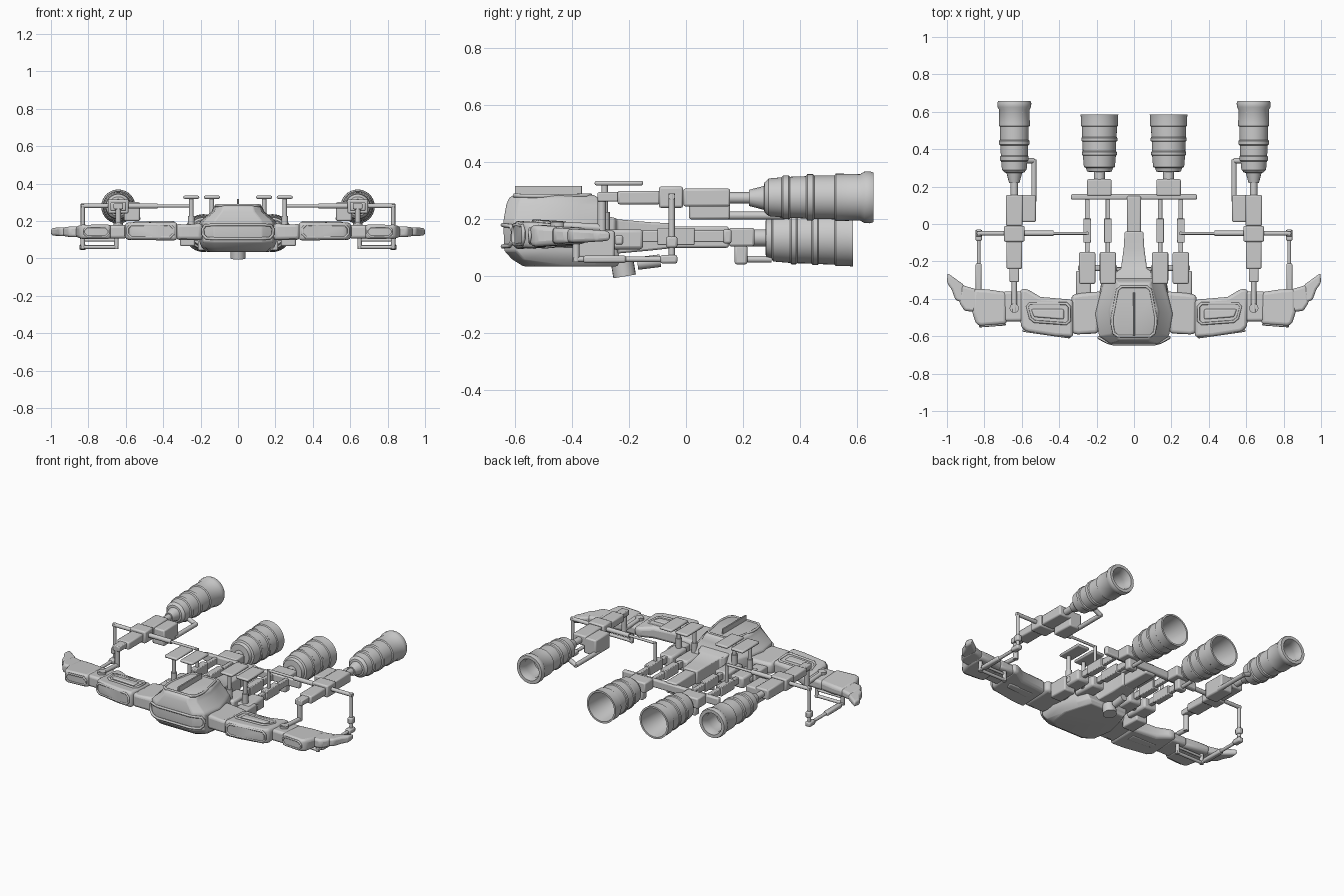
import bpy, bmesh, math
from mathutils import Vector


def finish(bm, name, mirror=False, bevel=0.0, seg=2):
    bmesh.ops.recalc_face_normals(bm, faces=bm.faces)
    me = bpy.data.meshes.new(name)
    bm.to_mesh(me)
    bm.free()
    for p in me.polygons:
        p.use_smooth = True
    me.set_sharp_from_angle(angle=math.radians(35))
    ob = bpy.data.objects.new(name, me)
    bpy.context.collection.objects.link(ob)
    if bevel:
        m = ob.modifiers.new("bevel", "BEVEL")
        m.width, m.segments, m.limit_method = bevel, seg, "ANGLE"
        m.angle_limit = math.radians(30)
    if mirror:
        ob.modifiers.new("mirror", "MIRROR").use_mirror_merge = False
    return ob


def loft(name, rings, mirror=False, bevel=0.0, seg=2):
    bm = bmesh.new()
    vs = [[bm.verts.new(p) for p in r] for r in rings]
    n = len(vs[0])
    for a, b in zip(vs, vs[1:]):
        for i in range(n):
            bm.faces.new((a[i], a[(i + 1) % n], b[(i + 1) % n], b[i]))
    bm.faces.new(vs[0][::-1])
    bm.faces.new(vs[-1])
    return finish(bm, name, mirror, bevel, seg)


def box(name, x0, x1, y0, y1, z0, z1, mirror=True, bevel=0.008):
    ring = lambda z: [(x0, y0, z), (x1, y0, z), (x1, y1, z), (x0, y1, z)]
    return loft(name, [ring(z0), ring(z1)], mirror, bevel)


def slab(name, pts, zc, bevel):
    # plan points carry (x, y, half thickness)
    return loft(name, [[(x, y, zc - h) for x, y, h in pts],
                       [(x, y, zc + h) for x, y, h in pts]], True, bevel, 3)


def rod(name, p, q, r, mirror=True, n=12, r2=None):
    p, q = Vector(p), Vector(q)
    rot = (q - p).to_track_quat("Z", "Y")
    ring = lambda c, s: [c + rot @ Vector((s * math.cos(2 * math.pi * i / n),
                                           s * math.sin(2 * math.pi * i / n), 0)) for i in range(n)]
    return loft(name, [ring(p, r), ring(q, r2 or r)], mirror)


def lathe(name, prof, cx, cz, n=40):
    bm = bmesh.new()
    rings = [[bm.verts.new((cx + r * math.cos(2 * math.pi * i / n), y,
                            cz + r * math.sin(2 * math.pi * i / n))) for i in range(n)] for y, r in prof]
    for a, b in zip(rings, rings[1:]):
        for i in range(n):
            bm.faces.new((a[i], a[(i + 1) % n], b[(i + 1) % n], b[i]))
    bm.faces.new(rings[0])
    bm.faces.new(rings[-1])
    return finish(bm, name, True)


def trim(name, pts, r=0.006, mirror=True):
    # raised panel outline swept along a closed path
    cu = bpy.data.curves.new(name, "CURVE")
    cu.dimensions, cu.bevel_depth, cu.bevel_resolution = "3D", r, 1
    sp = cu.splines.new("POLY")
    c = [Vector(p) for p in pts]
    path = []
    for i, p in enumerate(c):
        a, b = c[i - 1], c[(i + 1) % len(c)]
        path += [p.lerp(a, min(.4, .018 / (a - p).length)), p.lerp(b, min(.4, .018 / (b - p).length))]
    sp.points.add(len(path) - 1)
    for s, p in zip(sp.points, path):
        s.co = (*p, 1)
    sp.use_cyclic_u = True
    ob = bpy.data.objects.new(name, cu)
    bpy.context.collection.objects.link(ob)
    if mirror:
        ob.modifiers.new("mirror", "MIRROR").use_mirror_merge = False


# Central hull
def hull_ring(z, w, yf, yb):
    half = [(.62 * w, yf), (.9 * w, yf + .04), (w, yf + .16), (.85 * w, yb - .08), (.7 * w, yb)]
    return [(x, y, z) for x, y in half] + [(-x, y, z) for x, y in half[::-1]]


loft("hull", [hull_ring(*s) for s in [(.035, .17, -.57, -.24), (.06, .195, -.61, -.23),
     (.09, .207, -.637, -.24), (.19, .207, -.64, -.28), (.205, .195, -.638, -.29),
     (.25, .14, -.63, -.30), (.275, .13, -.62, -.31), (.285, .115, -.605, -.32)]], False, .006)
trim("hull_top_trim", [(.105, -.6, .283), (.12, -.52, .281), (.085, -.335, .283),
                       (-.085, -.335, .283), (-.12, -.52, .281), (-.105, -.6, .283)], .008, False)
trim("hull_front_trim", [(.185, -.61, .108), (.125, -.642, .105), (-.125, -.642, .105), (-.185, -.61, .108),
                         (-.19, -.605, .175), (-.125, -.642, .18), (.125, -.642, .18), (.19, -.605, .175)], .008, False)
box("hull_fin", -.005, .005, -.6, -.365, .28, .317, False, .002)

# Tapered tail neck behind the hull
sec = lambda y, w, a, b: [(-w, y, a), (w, y, a), (w, y, b), (-w, y, b)]
loft("tail_neck", [sec(-.32, .10, .06, .22), sec(-.25, .095, .07, .205), sec(-.24, .07, .08, .20),
                   sec(-.13, .055, .09, .19), sec(-.04, .05, .10, .185)], False, .01)
box("tail_block", -.037, .037, -.06, .15, .10, .175, False)
rod("belly_sensor", (0, -.215, 0), (0, -.225, .06), .04, False, 20)
rod("belly_pod", (0, -.17, .045), (0, -.09, .055), .022, False, 16)

# Wing segments
slab("wing_root", [(.19, -.585, .045), (.30, -.59, .045), (.335, -.585, .042),
                   (.335, -.38, .035), (.29, -.37, .035), (.17, -.36, .04)], .142, .02)
slab("inner_wing", [(.325, -.605, .05), (.42, -.6, .05), (.575, -.575, .05), (.605, -.55, .045),
                    (.61, -.35, .028), (.575, -.345, .028), (.50, -.39, .036), (.325, -.405, .04)], .145, .022)
slab("wing_joint", [(.59, -.52, .036), (.70, -.52, .036), (.70, -.36, .028), (.59, -.36, .028)], .142, .015)
slab("outer_wing", [(.68, -.535, .04), (.82, -.545, .04), (.845, -.535, .038), (.865, -.47, .034),
                    (.86, -.345, .026), (.78, -.35, .028), (.68, -.365, .03)], .142, .018)
slab("wing_tip_inner", [(.84, -.47, .03), (.905, -.465, .028), (.935, -.42, .026),
                        (.925, -.325, .02), (.84, -.35, .024)], .142, .014)
slab("wing_tip_outer", [(.91, -.425, .024), (.955, -.405, .024), (.975, -.35, .022), (1.0, -.315, .02),
                        (.997, -.262, .018), (.965, -.285, .018), (.91, -.325, .02)], .142, .012)
trim("inner_wing_top_trim", [(.345, -.535, .193), (.55, -.52, .19), (.575, -.425, .178), (.345, -.425, .186)], .008)
slab("inner_wing_panel", [(.375, -.51, .05), (.535, -.497, .05), (.55, -.455, .045), (.375, -.455, .047)], .147, .008)
trim("inner_wing_front_trim", [(.345, -.605, .112), (.59, -.57, .112), (.59, -.57, .178), (.345, -.605, .18)], .007)
trim("outer_wing_front_trim", [(.69, -.537, .117), (.825, -.547, .117), (.825, -.547, .167), (.69, -.537, .167)], .006)

# Rear inner frame carrying the two middle engines
box("rear_crossbar", -.337, .337, .13, .16, .115, .165, False)
box("inner_engine_mount", .12, .25, .15, .24, .105, .17)
rod("inner_engine_stem", (.185, .23, .135), (.185, .29, .135), .03, n=20)
rod("inner_feed_pipe", (.185, .19, .06), (.185, .30, .06), .012)
box("inner_feed_block", .155, .215, .17, .215, .042, .11)
for i, x in enumerate((.14, .25)):
    tag = ("near", "far")[i]
    box(tag + "_arm", x - .013, x + .013, -.16, .14, .12, .16, True, .004)
    box(tag + "_arm_sleeve", x - .021, x + .021, -.1, .03, .11, .17, True, .004)
    box(tag + "_arm_base", x - .045, x + .045, -.31, -.15, .095, .165, True, .012)
    rod(tag + "_pad_post", (x, -.285, .15), (x, -.285, .32), .012)
    rod(tag + "_pad_post_collar", (x, -.285, .15), (x, -.285, .225), .018)
    box(tag + "_pad", x - .043, x + .043, -.32, -.15, .318, .335, True, .007)
box("arm_root", .23, .31, -.38, -.25, .065, .16)
box("arm_tie", .09, .30, -.25, -.22, .11, .145)

# Outer engine booms
X = .64
box("boom_rear_box", X - .045, X + .045, -.01, .155, .245, .308)
box("boom_side_box", .525, .61, .01, .155, .20, .30)
box("boom_clamp", X - .055, X + .055, -.095, -.01, .24, .315)
box("boom_front_box", X - .042, X + .042, -.24, -.09, .252, .30)
box("boom_slide", X - .025, X + .025, -.31, -.2, .262, .295, True, .005)
rod("boom_drop_link", (X, -.295, .285), (X, -.295, .16), .015)
rod("boom_wing_pin", (X, -.30, .17), (X, -.47, .18), .014)
rod("boom_pivot", (X, -.45, .15), (X, -.45, .19), .025, n=16)
rod("outer_engine_stem", (X, .14, .275), (X, .25, .275), .02, n=16)
rod("outer_engine_collar", (X, .22, .275), (X, .285, .275), .028, n=16, r2=.045)
rod("side_pipe", (.535, .12, .213), (.535, .345, .213), .014)
rod("side_pipe_elbow", (.535, .338, .213), (.60, .338, .245), .014)

# Crossing rods and hanging outrigger frame
rod("cross_rod_sleeve", (.59, -.05, .28), (.43, -.05, .28), .014)
rod("cross_rod", (.45, -.05, .28), (.25, -.05, .28), .008)
rod("cross_rod_end", (.25, -.05, .285), (.25, -.05, .14), .010)
rod("outrigger_top", (.66, -.05, .28), (.84, -.05, .28), .012)
rod("outrigger_post", (.83, -.05, .29), (.83, -.05, .055), .011)
box("outrigger_foot", .812, .848, -.09, -.03, .045, .075)
box("outrigger_knee", .814, .846, -.07, -.03, .10, .14)
rod("outrigger_rail", (.83, -.05, .06), (.83, -.39, .06), .010)
box("outrigger_sleeve", .815, .847, -.36, -.21, .047, .073)
rod("outrigger_return", (.84, -.385, .06), (.64, -.385, .06), .010)
rod("outrigger_hanger", (.65, -.385, .05), (.65, -.385, .13), .012)
rod("outrigger_wing_hanger", (.83, -.385, .05), (.83, -.385, .13), .012)
rod("outrigger_upper_tie", (.83, -.385, .098), (.65, -.385, .098), .008)

# Engines: banded outside, hollow inside
lathe("inner_engine", [(.278, .045), (.28, .066), (.30, .072), (.305, .083), (.365, .088), (.37, .093),
      (.385, .093), (.39, .089), (.44, .090), (.445, .096), (.46, .096), (.465, .092), (.52, .094),
      (.525, .099), (.57, .099), (.585, .101), (.585, .09), (.48, .08), (.38, .06), (.375, .02)], .185, .135)
lathe("outer_engine", [(.272, .035), (.275, .052), (.29, .066), (.335, .070), (.34, .076), (.36, .077),
      (.365, .072), (.42, .074), (.425, .081), (.445, .081), (.45, .076), (.52, .077), (.525, .083),
      (.54, .083), (.61, .081), (.625, .09), (.645, .091), (.657, .087), (.657, .068), (.62, .058),
      (.60, .062), (.53, .056), (.525, .02)], X, .277)
